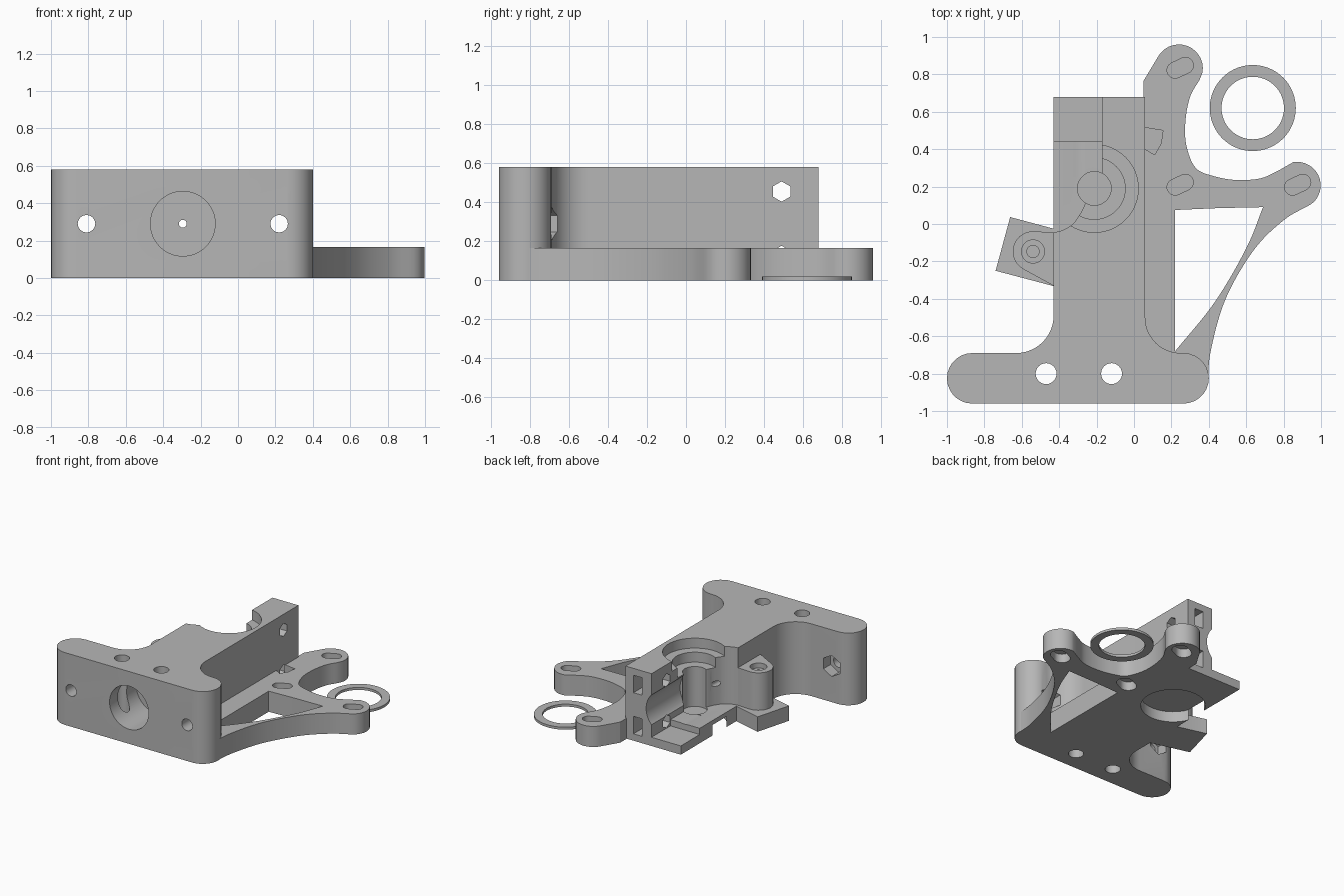
import bpy, bmesh, math
from mathutils import Matrix, Vector

if "Cube" in bpy.data.objects:
    bpy.data.objects.remove(bpy.data.objects["Cube"], do_unlink=True)

grey = bpy.data.materials.new("plain_grey")
grey.use_nodes = True
grey.diffuse_color = (0.47, 0.47, 0.47, 1)
grey.node_tree.nodes["Principled BSDF"].inputs["Base Color"].default_value = (0.47, 0.47, 0.47, 1)


def add_object(name, bm):
    bmesh.ops.recalc_face_normals(bm, faces=bm.faces)
    mesh = bpy.data.meshes.new(name)
    bm.to_mesh(mesh)
    bm.free()
    mesh.materials.append(grey)
    ob = bpy.data.objects.new(name, mesh)
    bpy.context.collection.objects.link(ob)
    return ob


def prism(name, outline, z0, z1):
    """Extrude a flat outline from z0 to z1."""
    bm = bmesh.new()
    face = bm.faces.new([bm.verts.new((x, y, z0)) for x, y in outline])
    top = bmesh.ops.extrude_face_region(bm, geom=[face])["geom"]
    moved = [g for g in top if isinstance(g, bmesh.types.BMVert)]
    bmesh.ops.translate(bm, vec=(0, 0, z1 - z0), verts=moved)
    return add_object(name, bm)


def rod(name, start, end, radius, sides=48):
    """Cylinder between two points."""
    a, b = Vector(start), Vector(end)
    turn = (b - a).to_track_quat("Z", "Y").to_matrix().to_4x4()
    bm = bmesh.new()
    bmesh.ops.create_cone(bm, cap_ends=True, segments=sides, radius1=radius, radius2=radius,
                          depth=(b - a).length, matrix=Matrix.Translation((a + b) / 2) @ turn)
    return add_object(name, bm)


def rect(x0, x1, y0, y1):
    return [(x0, y0), (x1, y0), (x1, y1), (x0, y1)]


def arc(cx, cy, r, a0, a1, n=14):
    return [(cx + r * math.cos(math.radians(a0 + (a1 - a0) * i / n)),
             cy + r * math.sin(math.radians(a0 + (a1 - a0) * i / n))) for i in range(n + 1)]


def curve(points, n=8):
    """Smooth path through the points."""
    pts = [Vector(p) for p in points]
    pts = [2 * pts[0] - pts[1]] + pts + [2 * pts[-1] - pts[-2]]
    out = []
    for a, b, c, d in zip(pts, pts[1:], pts[2:], pts[3:]):
        for i in range(n):
            t = i / n
            p = 0.5 * (2 * b + (c - a) * t + (2 * a - 5 * b + 4 * c - d) * t * t
                       + (3 * b - a - 3 * c + d) * t ** 3)
            out.append(tuple(p))
    return out + [tuple(points[-1])]


def slot(cx, cy, half, r, angle):
    dx, dy = half * math.cos(math.radians(angle)), half * math.sin(math.radians(angle))
    return (arc(cx + dx, cy + dy, r, angle - 90, angle + 90)
            + arc(cx - dx, cy - dy, r, angle + 90, angle + 270))


def apply_bool(target, tools, operation="DIFFERENCE"):
    for tool in tools:
        mod = target.modifiers.new("bool", "BOOLEAN")
        mod.operation, mod.solver, mod.object = operation, "EXACT", tool
    bpy.context.view_layer.update()
    deps = bpy.context.evaluated_depsgraph_get()
    mesh = bpy.data.meshes.new_from_object(target.evaluated_get(deps))
    target.modifiers.clear()
    target.data = mesh
    for tool in tools:
        bpy.data.objects.remove(tool, do_unlink=True)


H, WING = 0.58, 0.165
HOB = (-0.212, 0.19)
PATH_X, PATH_Z = -0.295, 0.29

# Main T-shaped body
outline = (arc(-0.865, -0.825, 0.135, 90, 270) + arc(0.265, -0.825, 0.135, -90, 90)
           + arc(0.25, -0.5, 0.19, 270, 180) + [(0.06, 0.68), (-0.43, 0.68)]
           + arc(-0.63, -0.49, 0.2, 0, -90))
body = prism("extruder_body", outline, 0, H)

# Bearing bores on the drive axis
cuts = [rod("cut", (*HOB, z0), (*HOB, z1), r, 64) for z0, z1, r in
        ((-0.1, 0.085, 0.235), (0.5, 0.7, 0.235), (0.42, 0.7, 0.165), (0.1, 0.7, 0.09))]

# Open pocket for the idler arm, with a lower step at the rear
pocket = curve([(-0.6, -0.045), (-0.43, -0.045), (-0.34, -0.01), (-0.29, 0.05), (-0.26, 0.11)], 5)
pocket += [(-0.17, 0.19), (-0.17, 0.8), (-0.6, 0.8)]
cuts.append(prism("cut", pocket, 0.12, 0.7))
cuts.append(prism("cut", rect(-0.6, -0.17, 0.44, 0.8), 0.07, 0.3))
cuts.append(rod("cut", (PATH_X, 0.25, PATH_Z), (PATH_X, 0.8, PATH_Z), 0.173, 64))

# Hot end socket and filament path
cuts.append(rod("cut", (PATH_X, -1.1, PATH_Z), (PATH_X, -0.62, PATH_Z), 0.173, 64))
cuts.append(rod("cut", (PATH_X, -0.8, PATH_Z), (PATH_X, 0.5, PATH_Z), 0.021, 16))

# Retaining pin holes, mounting bolt holes and their nut traps
for x in (-0.47, -0.12):
    cuts.append(rod("cut", (x, -0.8, -0.1), (x, -0.8, 0.7), 0.056, 24))
for x in (-0.81, 0.22):
    cuts.append(rod("cut", (x, -1.1, PATH_Z), (x, -0.4, PATH_Z), 0.047, 16))
    cuts.append(rod("cut", (x, -0.78, PATH_Z), (x, -0.4, PATH_Z), 0.085, 6))

# Idler tension bolt holes and nut slots in the rear column
for z in (0.125, 0.455):
    cuts.append(rod("cut", (-0.3, 0.49, z), (0.2, 0.49, z), 0.052, 6))
    cuts.append(prism("cut", rect(-0.085, -0.01, 0.42, 0.8), z - 0.07, z + 0.07))
apply_bool(body, cuts)

# Motor mounting wing
wing_outline = (curve([(0.395, -0.86), (0.41, -0.68), (0.49, -0.4), (0.64, -0.14), (0.8, 0.02), (0.94, 0.102)])
                + arc(0.872, 0.206, 0.126, -45, 100)
                + curve([(0.78, 0.29), (0.68, 0.245), (0.55, 0.235), (0.43, 0.255), (0.33, 0.3),
                         (0.28, 0.42), (0.275, 0.55), (0.3, 0.68), (0.35, 0.77)])
                + arc(0.24, 0.832, 0.128, -10, 150)
                + [(0.0, 0.68), (0.0, -0.86)])
wing = prism("motor_wing", wing_outline, 0, WING)
window = curve([(0.69, 0.09), (0.6, -0.13), (0.43, -0.42), (0.22, -0.68)]) + [(0.22, 0.075), (0.45, 0.085)]
cuts = [prism("cut", window, -0.1, 0.3)]
for x, y in ((0.247, 0.835), (0.247, 0.21), (0.875, 0.21)):
    cuts.append(prism("cut", slot(x, y, 0.03, 0.043, 25), 0.085, 0.3))
    cuts.append(prism("cut", slot(x, y, 0.03, 0.06, 25), -0.1, 0.07))
cuts.append(prism("cut", [(-0.1, 0.4), (0.06, 0.4), (0.11, 0.37), (0.145, 0.43),
                          (0.155, 0.5), (0.06, 0.515), (-0.1, 0.515)], 0.06, 0.3))
cuts.append(prism("cut", rect(-0.3, 0.05, 0.0, 0.8), -0.1, 0.3))
cuts.append(prism("cut", rect(-0.3, 0.05, -0.7, 0.8), 0.06, 0.3))
apply_bool(wing, cuts)

# Idler hinge: low tilted block, and a rounded lug with a stepped screw hole
block = prism("hinge_block", [(-0.74, -0.25), (-0.43, -0.332), (-0.41, -0.332), (-0.41, -0.025),
                              (-0.43, -0.025), (-0.662, 0.037)], 0, 0.12)
PIVOT = (-0.54, -0.147)
lug = prism("hinge_lug", arc(*PIVOT, 0.108, 90, 240) + [(-0.43, -0.33), (-0.41, -0.33),
                                                        (-0.41, -0.045), (-0.43, -0.045)], 0.12, 0.42)
apply_bool(lug, [rod("cut", (*PIVOT, 0.2), (*PIVOT, 0.6), 0.033, 24),
                 rod("cut", (*PIVOT, 0.38), (*PIVOT, 0.6), 0.062, 24)])

# Loose spacer ring
ring = rod("spacer_ring", (0.635, 0.62, 0), (0.635, 0.62, 0.02), 0.23, 72)
apply_bool(ring, [rod("cut", (0.635, 0.62, -0.1), (0.635, 0.62, 0.1), 0.167, 72)])

# Smooth shading with sharp edges kept
bpy.ops.object.select_all(action="DESELECT")
for ob in (body, wing, block, lug, ring):
    ob.select_set(True)
bpy.context.view_layer.objects.active = body
bpy.ops.object.shade_smooth_by_angle(angle=math.radians(30))
